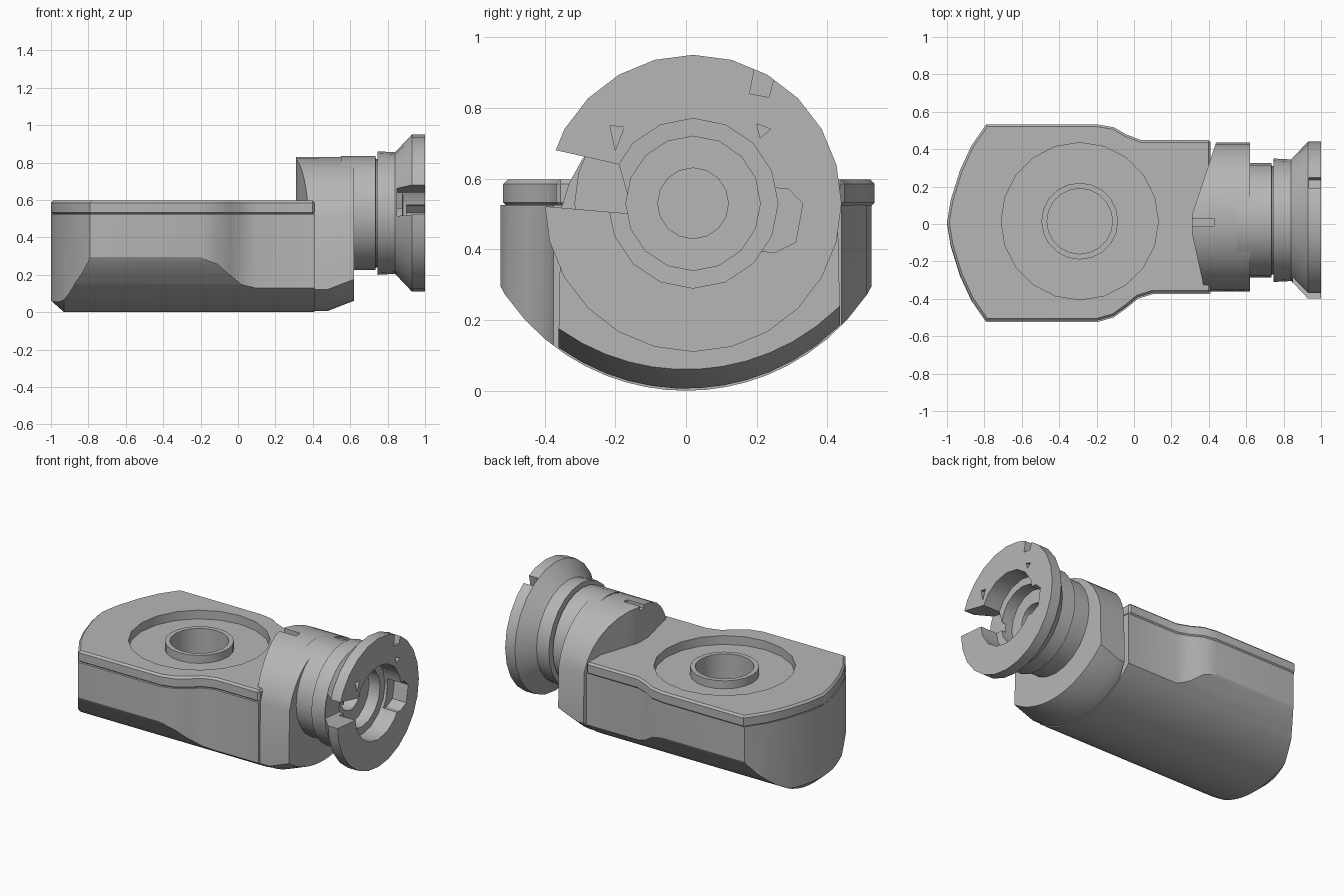
import bpy, bmesh, math
from mathutils import Vector

if "Cube" in bpy.data.objects:
    bpy.data.objects.remove(bpy.data.objects["Cube"], do_unlink=True)

grey = bpy.data.materials.new("plain grey")
grey.use_nodes = True
GREY = (0.47, 0.47, 0.47, 1)
grey.diffuse_color = GREY
grey.node_tree.nodes["Principled BSDF"].inputs["Base Color"].default_value = GREY


def loft(name, rings):
    """Solid through a list of equal-length point rings, capped at both ends."""
    bm = bmesh.new()
    vs = [[bm.verts.new(p) for p in ring] for ring in rings]
    n = len(vs[0])
    for a, b in zip(vs, vs[1:]):
        for i in range(n):
            j = (i + 1) % n
            bm.faces.new((a[i], a[j], b[j], b[i]))
    bm.faces.new(vs[0])
    bm.faces.new(vs[-1])
    bmesh.ops.recalc_face_normals(bm, faces=bm.faces)
    mesh = bpy.data.meshes.new(name)
    bm.to_mesh(mesh)
    bm.free()
    mesh.materials.append(grey)
    ob = bpy.data.objects.new(name, mesh)
    bpy.context.collection.objects.link(ob)
    return ob


def prism_z(name, pts, lo, hi):
    return loft(name, [[(x, y, z) for x, y in pts] for z in (lo, hi)])


def prism_x(name, pts, lo, hi):
    return loft(name, [[(x, y, z) for y, z in pts] for x in (lo, hi)])


def circle(cx, cy, r, n=24):
    return [(cx + r * math.cos(math.tau * i / n), cy + r * math.sin(math.tau * i / n)) for i in range(n)]


def turned(name, stations, cy, cz, n=24):
    """Solid of revolution about a lengthwise axis."""
    return loft(name, [[(x, y, z) for y, z in circle(cy, cz, r, n)] for x, r in stations])


def bake(ob):
    graph = bpy.context.evaluated_depsgraph_get()
    mesh = bpy.data.meshes.new_from_object(ob.evaluated_get(graph))
    ob.modifiers.clear()
    ob.data = mesh


def combine(ob, tool, operation="DIFFERENCE"):
    mod = ob.modifiers.new("cut", "BOOLEAN")
    mod.operation = operation
    mod.solver = "EXACT"
    mod.object = tool
    bpy.context.view_layer.update()
    bake(ob)
    bpy.data.objects.remove(tool, do_unlink=True)


def belly(y):
    """Height of the rounded underside."""
    return 0.618 - math.sqrt(0.618 ** 2 - y ** 2)


# Plan of the housing: rounded far end, wide part, narrow part
end = [(-0.79, 0.525), (-0.87, 0.41), (-0.93, 0.28), (-0.98, 0.12)]
side = [(0.41, 0.44), (0.04, 0.44), (-0.04, 0.47), (-0.11, 0.51), (-0.2, 0.525)]
front = [(-0.2, -0.525), (-0.11, -0.5), (-0.04, -0.45), (0.02, -0.4), (0.1, -0.375), (0.41, -0.375)]
plan = side + end + [(-1.0, 0.0)] + [(x, -y) for x, y in reversed(end)] + front

# Housing: plan trimmed by the rounded underside
ys = [-0.57 + 1.14 * i / 20 for i in range(21)]


def trough(x, lift):
    return [(x, y, belly(y) + lift) for y in ys] + [(x, 0.57, 0.7), (x, -0.57, 0.7)]


housing = prism_z("housing", plan, -0.1, 0.525)
combine(housing, loft("trim", [trough(-1.02, 0.08), trough(-0.93, 0), trough(0.6, 0)]), "INTERSECT")

# Lid with softened rims, shallow round recess and central well
lid = prism_z("lid", [(x, y + 0.008) for x, y in plan], 0.52, 0.597)
bevel = lid.modifiers.new("rim", "BEVEL")
bevel.width = 0.012
bevel.segments = 1
bevel.limit_method = "ANGLE"
bevel.angle_limit = math.radians(60)
bpy.context.view_layer.update()
bake(lid)
CX, CY = -0.29, 0.015
combine(lid, prism_z("recess", circle(CX, CY, 0.42, 20), 0.54, 0.7))
for part in (lid, housing):
    combine(part, prism_z("well", circle(CX, CY, 0.175, 20), 0.3, 0.7))

# Raised ring around the well
ring = prism_z("well_ring", circle(CX, CY, 0.205, 20), 0.53, 0.592)
combine(ring, prism_z("well", circle(CX, CY, 0.175, 20), 0.3, 0.7))

# Shoulder block: domed top, rounded underside, pointed rear wall
lower = [-0.36 + 0.795 * i / 12 for i in range(13)]
dome = [math.radians(12 + 156 * i / 14) for i in range(15)]


def shoulder_section(x, lift):
    return ([(x, y, belly(y) + lift) for y in lower]
            + [(x, 0.0375 + 0.4 * math.cos(a), 0.43 + 0.4 * math.sin(a)) for a in dome])


shoulder = loft("shoulder", [shoulder_section(x, l) for x, l in ((0.2, 0.006), (0.48, 0.006), (0.62, 0.06))])
wedge = [(0.31, -0.05), (0.41, -0.5), (0.8, -0.5), (0.8, 0.5), (0.46, 0.5), (0.31, 0.05)]
combine(shoulder, prism_z("wedge", wedge, -0.1, 1), "INTERSECT")
combine(shoulder, prism_z("slot", [(0.25, -0.01), (0.43, -0.01), (0.43, 0.03), (0.25, 0.03)], 0.8, 1))

# Neck and flared coupling
AY, AZ = 0.02, 0.53
coupling = turned("coupling", [(0.55, 0.305), (0.735, 0.305), (0.737, 0.29), (0.745, 0.29), (0.747, 0.33),
                               (0.84, 0.325), (0.93, 0.42), (1.0, 0.42)], AY, AZ)

# Stepped bore, side gap, pocket and small nicks in the coupling
combine(coupling, turned("bore", [(0.68, 0.1), (0.8, 0.1), (0.801, 0.19), (0.88, 0.19),
                                  (0.881, 0.24), (1.1, 0.24)], AY, AZ, 16))
cuts = [
    ([(-0.5, 0.71), (-0.19, 0.64), (-0.15, 0.5), (-0.5, 0.53)], 0.85),
    ([(0.18, 0.58), (0.29, 0.57), (0.33, 0.53), (0.31, 0.42), (0.25, 0.39), (0.18, 0.4)], 0.9),
    ([(0.205, 0.97), (0.18, 0.84), (0.235, 0.83), (0.27, 0.97)], 0.935),
    ([(-0.215, 0.75), (-0.175, 0.745), (-0.2, 0.68)], 0.96),
    ([(0.2, 0.755), (0.24, 0.74), (0.21, 0.715)], 0.96),
]
for pts, depth in cuts:
    combine(coupling, prism_x("gap", pts, depth, 1.1))

# Crisp edges, smooth rounds
for ob in (housing, lid, ring, shoulder, coupling):
    bpy.ops.object.select_all(action="DESELECT")
    ob.select_set(True)
    bpy.context.view_layer.objects.active = ob
    bpy.ops.object.shade_smooth_by_angle(angle=math.radians(25))
